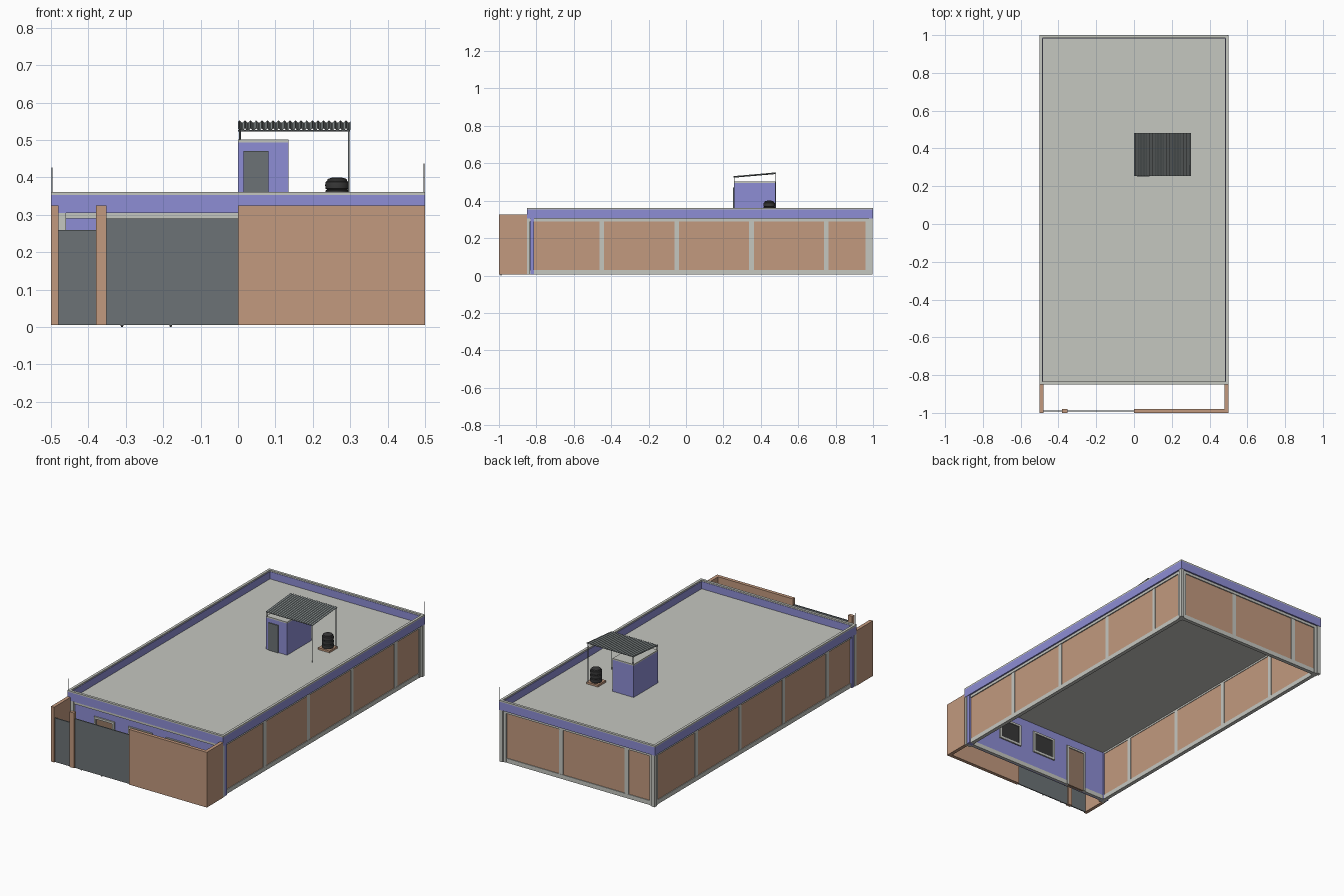
import bpy, bmesh, math

if "Cube" in bpy.data.objects:
    bpy.data.objects.remove(bpy.data.objects["Cube"])

def mat(name, c):
    m = bpy.data.materials.new(name)
    m.diffuse_color = (*c, 1)
    m.use_nodes = True
    m.node_tree.nodes["Principled BSDF"].inputs["Base Color"].default_value = m.diffuse_color
    return m

BRICK = mat("brick", (0.54, 0.32, 0.21))
BLUE = mat("blue_paint", (0.27, 0.27, 0.66))
CONC = mat("concrete", (0.56, 0.57, 0.53))
DARK = mat("dark_metal", (0.15, 0.17, 0.18))
BLACK = mat("black_plastic", (0.04, 0.04, 0.04))
WOOD = mat("door_wood", (0.30, 0.19, 0.13))
TIN = mat("tin", (0.32, 0.36, 0.36))

def finish(name, bm, m):
    bmesh.ops.recalc_face_normals(bm, faces=bm.faces)
    me = bpy.data.meshes.new(name)
    bm.to_mesh(me)
    bm.free()
    me.materials.append(m)
    o = bpy.data.objects.new(name, me)
    bpy.context.collection.objects.link(o)
    return o

def box(name, x0, x1, y0, y1, z0, z1, m):
    bm = bmesh.new()
    bmesh.ops.create_cube(bm, size=1)
    for v in bm.verts:
        v.co = (x0 + (v.co.x + .5) * (x1 - x0), y0 + (v.co.y + .5) * (y1 - y0), z0 + (v.co.z + .5) * (z1 - z0))
    return finish(name, bm, m)

def ring(name, x, y0, y1, t, z0, z1, m):
    # four walls forming a rectangular frame of thickness t
    bm = bmesh.new()
    rows = []
    for d, z in ((0, z0), (0, z1), (t, z1), (t, z0)):
        rows.append([bm.verts.new(p) for p in ((-x + d, y0 + d, z), (x - d, y0 + d, z), (x - d, y1 - d, z), (-x + d, y1 - d, z))])
    for a in range(4):
        r, s = rows[a], rows[(a + 1) % 4]
        for i in range(4):
            j = (i + 1) % 4
            bm.faces.new((r[i], r[j], s[j], s[i]))
    return finish(name, bm, m)

def rod(name, a, b, r, m):
    cu = bpy.data.curves.new(name, 'CURVE')
    cu.dimensions = '3D'
    cu.bevel_depth = r
    cu.bevel_resolution = 1
    cu.use_fill_caps = True
    s = cu.splines.new('POLY')
    s.points.add(1)
    s.points[0].co, s.points[1].co = (*a, 1), (*b, 1)
    cu.materials.append(m)
    o = bpy.data.objects.new(name, cu)
    bpy.context.collection.objects.link(o)

# brick side and back walls, open underneath
for s, n in ((-1, "left"), (1, "right")):
    box(n + "_wall", *sorted((s * .47, s * .485)), -.83, .985, .03, .29, BRICK)
box("back_wall", -.47, .47, .97, .985, .03, .29, BRICK)
box("front_wall", -.47, .47, -.835, -.82, .005, .30, BLUE)

# ring beams, slab and parapet
ring("ground_beam", .489, -.84, .989, .022, .005, .03, CONC)
ring("top_beam", .491, -.845, .991, .024, .29, .305, CONC)
box("roof_slab", -.49, .49, -.842, .99, .30, .311, CONC)
ring("parapet", .5, -.85, 1, .017, .305, .353, BLUE)
ring("parapet_cap", .5, -.85, 1, .015, .353, .361, CONC)

# wall columns
for s, ys in ((1, (-.45, -.05, .35, .75)), (-1, (-.6, -.2, .2, .6))):
    for y in ys:
        box("side_column", *sorted((s * .467, s * .488)), y - .0125, y + .0125, .03, .29, CONC)
for x in (.11, -.31):
    box("back_column", x - .0125, x + .0125, .967, .988, .03, .29, CONC)

# clustered corner columns
for s in (-1, 1):
    box("back_corner_column", *sorted((s * .478, s * .498)), .978, .998, .005, .305, CONC)
    box("back_corner_side_pier", *sorted((s * .465, s * .491)), .96, .978, .005, .305, CONC)
    box("back_corner_rear_pier", *sorted((s * .46, s * .478)), .965, .991, .005, .305, CONC)
    box("front_corner_column", *sorted((s * .46, s * .498)), -.85, -.835, .005, .305, CONC)
    box("front_corner_side_pier", *sorted((s * .465, s * .497)), -.832, -.812, .005, .305, BLUE)

# front door and barred windows, visible from both sides of the wall
def opening(name, cx, w, z0, z1, panel):
    f = .012
    for y0, y1, p in ((-.843, -.812, CONC),):
        box(name + "_frame_left", cx - w / 2, cx - w / 2 + f, y0, y1, z0, z1, p)
        box(name + "_frame_right", cx + w / 2 - f, cx + w / 2, y0, y1, z0, z1, p)
        box(name + "_frame_top", cx - w / 2, cx + w / 2, y0, y1, z1 - f, z1, p)
        if z0 > .05:
            box(name + "_sill", cx - w / 2, cx + w / 2, y0, y1, z0, z0 + f, p)
    box(name + "_panel", cx - w / 2 + f, cx + w / 2 - f, -.837, -.817, z0, z1 - f, panel)
    if z0 > .05:
        for i in range(1, 5):
            x = cx - w / 2 + w * i / 5
            rod(name + "_bar", (x, -.84, z0 + f), (x, -.84, z1 - f), .0015, DARK)

opening("front_door", -.27, .13, .005, .25, WOOD)
opening("middle_window", -.04, .15, .12, .25, BLACK)
opening("right_window", .20, .15, .12, .25, BLACK)

# front yard fence and gates
for s in (-1, 1):
    box("yard_side_wall", *sorted((s * .48, s * .5)), -1, -.85, .005, .325, BRICK)
box("yard_front_wall", 0, .48, -1, -.98, .005, .325, BRICK)
box("gate_pillar", -.38, -.352, -1, -.98, .005, .325, BRICK)
box("small_gate", -.48, -.38, -.993, -.987, .005, .26, DARK)
box("large_gate", -.352, 0, -.993, -.987, .005, .29, DARK)
for x in (-.31, -.18):
    rod("gate_wheel", (x, -.993, .004), (x, -.987, .004), .004, BLACK)

# rooftop stair room
box("stair_room", 0, .135, .257, .48, .305, .494, BLUE)
box("stair_room_roof", 0, .135, .257, .48, .494, .502, CONC)
box("stair_room_door", .015, .081, .252, .26, .311, .47, DARK)

# corrugated canopy on posts and rails
bm = bmesh.new()
N = 120
top = []
for i in range(N + 1):
    x = .3 * i / N
    w = .003 * math.sin(2 * math.pi * 20 * i / N)
    top.append([bm.verts.new((x, y, z + w)) for y, z in ((.255, .529), (.482, .549))])
for a, b in zip(top, top[1:]):
    bm.faces.new((a[0], b[0], b[1], a[1]))
sheet = finish("canopy_sheet", bm, TIN)
sol = sheet.modifiers.new("thickness", 'SOLIDIFY')
sol.thickness = .0015
for y, z in ((.258, .525), (.477, .544)):
    rod("canopy_long_post", (.296, y, .311), (.296, y, z), .0025, DARK)
    rod("canopy_short_post", (.005, y, .50), (.005, y, z), .0025, DARK)
    rod("canopy_rail", (0, y, z), (.3, y, z), .002, DARK)
for x in (.005, .296):
    rod("canopy_side_rail", (x, .258, .525), (x, .477, .544), .002, DARK)

# ribbed water tank on a brick base
box("tank_base", .228, .302, .408, .482, .311, .322, BRICK)
prof = [(0, .322), (.029, .322)]
for k in range(3):
    z = .324 + k * .023
    prof += [(.031, z), (.032, z + .009), (.031, z + .018), (.027, z + .0205)]
prof += [(.025, .396), (.012, .4), (0, .4)]
bm = bmesh.new()
vs = [bm.verts.new((r, 0, z)) for r, z in prof]
es = [bm.edges.new(p) for p in zip(vs, vs[1:])]
bmesh.ops.spin(bm, geom=vs + es, cent=(0, 0, 0), axis=(0, 0, 1), angle=2 * math.pi, steps=24)
bmesh.ops.remove_doubles(bm, verts=bm.verts, dist=.0002)
tank = finish("water_tank", bm, BLACK)
tank.location = (.265, .445, 0)
bpy.context.view_layer.objects.active = tank
tank.select_set(True)
bpy.ops.object.shade_smooth_by_angle(angle=math.radians(35))

# thin corner rods
rod("front_left_rod", (-.497, -.845, .30), (-.497, -.845, .427), .001, DARK)
rod("back_right_rod", (.497, .997, .30), (.497, .997, .437), .001, DARK)
